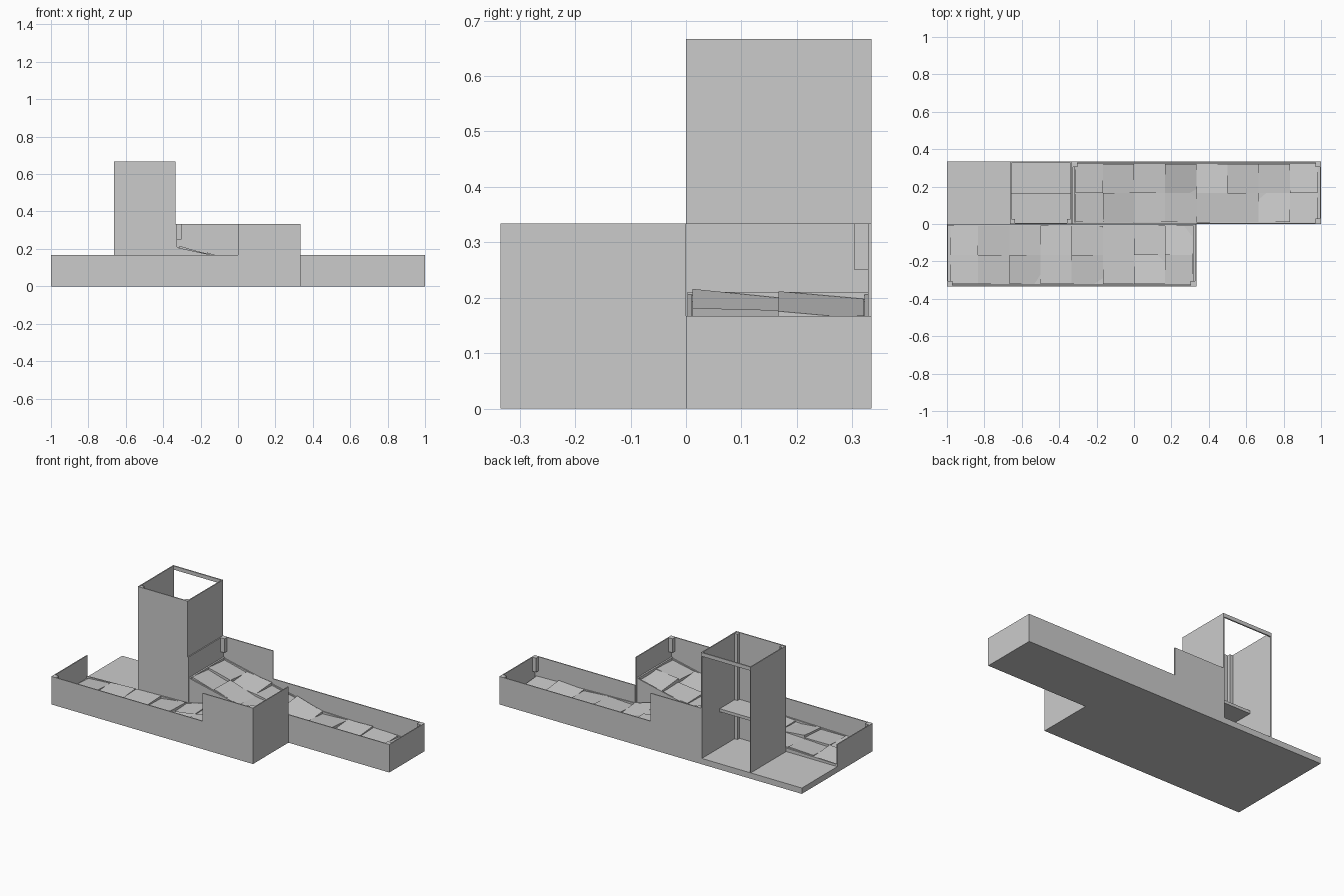
import bpy, bmesh, random
from mathutils import Vector

if "Cube" in bpy.data.objects:
    bpy.data.objects.remove(bpy.data.objects["Cube"])
random.seed(4)

C = 1 / 3        # cell size
W = 0.3345       # half depth
T = 0.006        # wall thickness
LOW, MID, TALL = 0.167, 0.334, 0.667


def finish(name, bm, turn):
    # turn = -1 spins the part half a turn about z for the front lane
    for v in bm.verts:
        v.co.x *= turn
        v.co.y *= turn
    bmesh.ops.recalc_face_normals(bm, faces=bm.faces)
    me = bpy.data.meshes.new(name)
    bm.to_mesh(me)
    bm.free()
    ob = bpy.data.objects.new(name, me)
    bpy.context.collection.objects.link(ob)
    return ob


def prism(bm, pts, offset):
    a = [bm.verts.new(p) for p in pts]
    b = [bm.verts.new(Vector(p) + Vector(offset)) for p in pts]
    bm.faces.new(a)
    bm.faces.new(b)
    for i in range(len(a)):
        j = (i + 1) % len(a)
        bm.faces.new((a[i], a[j], b[j], b[i]))


def box(name, x0, x1, y0, y1, z0, z1, turn=1):
    bm = bmesh.new()
    prism(bm, [(x0, y0, z0), (x1, y0, z0), (x1, y1, z0), (x0, y1, z0)], (0, 0, z1 - z0))
    return finish(name, bm, turn)


# Lane height falls from the raised end to the low end
KEYS = [(-C, 0.207), (C, 0.062), (1, 0.045)]


def height(x):
    for (xa, za), (xb, zb) in zip(KEYS, KEYS[1:]):
        if x <= xb + 1e-6:
            return za + (zb - za) * (x - xa) / (xb - xa)
    return KEYS[-1][1]


def ramp(name, y0, y1, dz, turn):
    bm = bmesh.new()
    pts = [(-C + T, y0, 0.01)]
    pts += [(min(max(x, -C + T), 1 - T), y0, z + dz) for x, z in KEYS]
    pts += [(1 - T, y0, 0.01)]
    prism(bm, pts, (0, y1 - y0, 0))
    finish(name, bm, turn)


def tiles(name, turn):
    # two by two tilted slabs per cell
    bm = bmesh.new()
    half = C / 2
    for i in range(8):
        for j in range(2):
            x0 = max(-C + i * half, -C + 0.02)
            x1 = min(-C + (i + 1) * half, 1 - 0.02)
            y0, y1 = (0.012, half) if j == 0 else (half, C - 0.012)
            tx, ty = random.uniform(-0.01, 0.01), random.uniform(-0.01, 0.01)
            pts = []
            for x, y, sx, sy in ((x0, y0, -1, -1), (x1, y0, 1, -1), (x1, y1, 1, 1), (x0, y1, -1, 1)):
                pts.append((x, y, height(x) + sx * tx + sy * ty))
            prism(bm, pts, (0, 0, -0.022))
    finish(name, bm, turn)


# Two identical lanes, the front one turned half a circle
for side, turn in (("back", 1), ("front", -1)):
    box(side + "_base_plate", -C, 1, 0, W, 0, 0.03, turn)
    ramp(side + "_ramp_bed", 0.004, C, -0.012, turn)
    ramp(side + "_curb_inner", 0.003, 0.011, 0.001, turn)
    ramp(side + "_curb_outer", C - 0.011, C, 0.001, turn)
    box(side + "_curb_end", -C + T, -C + 0.016, 0.003, C, 0.1, 0.21, turn)
    tiles(side + "_tilted_tiles", turn)
    # walls around the lane
    box(side + "_long_wall", 0, 1, W - T, W, 0, LOW, turn)
    box(side + "_raised_wall", -C, 0, W - T, W, 0, MID, turn)
    box(side + "_low_end_wall", 1 - T, 1, 0, W, 0, LOW, turn)
    box(side + "_high_end_wall", -C, -C + T, 0, W, 0, MID, turn)
    # short posts in the upper corners
    box(side + "_post_high", -C, -C + 0.03, W - 0.03, W - 0.001, 0.25, MID, turn)
    box(side + "_post_low", 0.97, 0.999, W - 0.03, W - 0.001, 0.083, LOW, turn)

# Inner wall and post of the free back lane end
box("inner_side_wall", C, 1, 0, T, 0, LOW)
box("inner_side_post", 0.97, 0.999, 0.001, 0.03, 0.083, LOW)

# Flat landing and tower floor
box("landing_plate", -1, -C, 0, W, 0, 0.035)

# Tower: three walls, open back with a top beam, half-depth shelf
X0, X1 = -0.662, -C
box("tower_front_wall", X0, X1, 0, T, 0, TALL)
box("tower_left_wall", X0, X0 + T, 0, W, 0, TALL)
box("tower_right_wall", X1 - T, X1, 0, W, 0, TALL)
box("tower_top_beam", X0, X1, W - 0.008, W, TALL - 0.022, TALL)
box("tower_shelf", X0 + T, X1 - T, T, C / 2, 0.25, 0.268)
for n, x in (("left", X0 + T), ("right", X1 - T - 0.02)):
    box("tower_corner_post_" + n, x, x + 0.02, T, T + 0.02, 0.035, TALL - 0.002)
